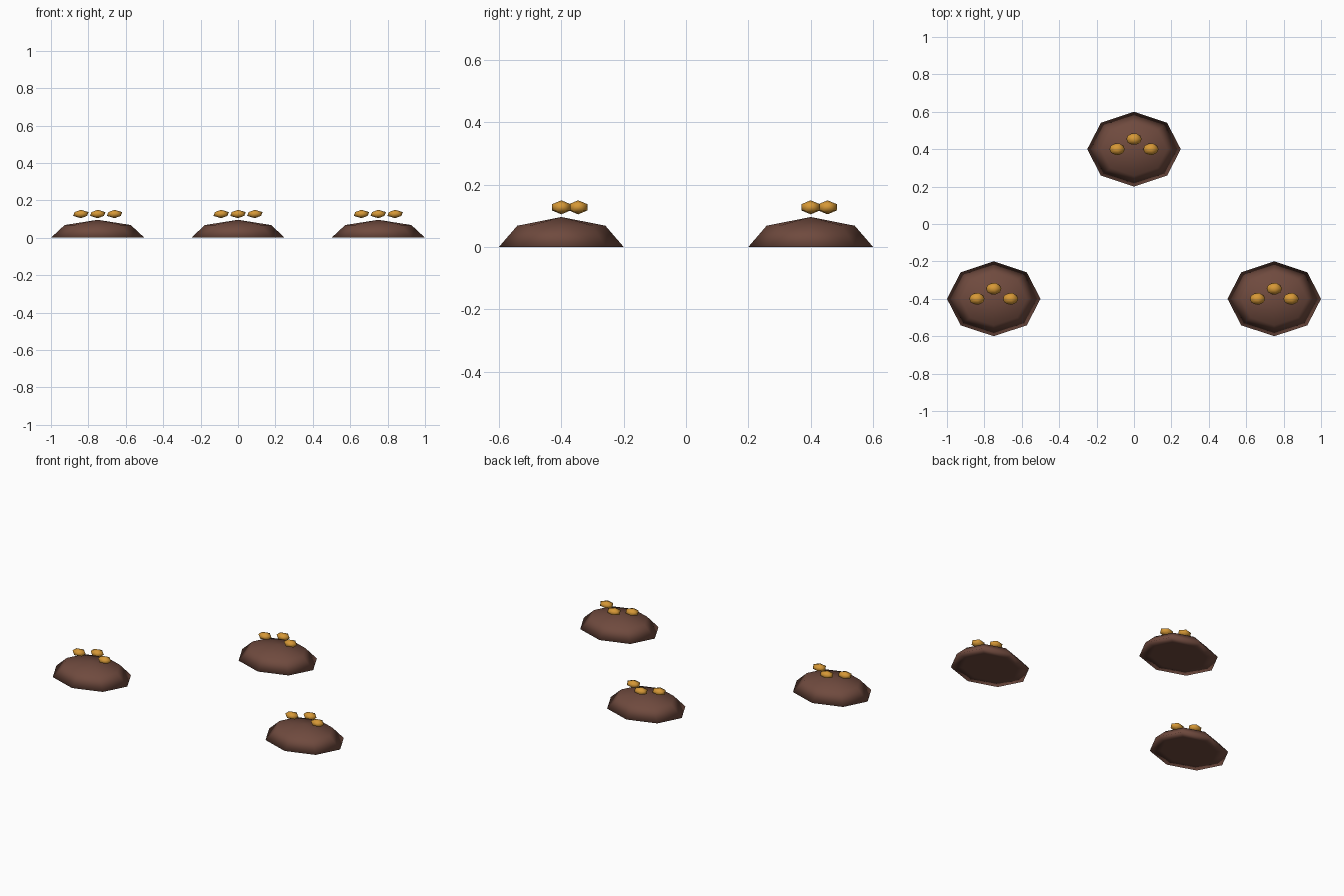
import bpy

if "Cube" in bpy.data.objects:
    bpy.data.objects.remove(bpy.data.objects["Cube"])


def make_material(name, rgb):
    # sRGB 0-255 to linear diffuse colour
    lin = [((c / 255 + 0.055) / 1.055) ** 2.4 for c in rgb]
    mat = bpy.data.materials.new(name)
    mat.diffuse_color = (*lin, 1)
    mat.use_nodes = True
    mat.node_tree.nodes["Principled BSDF"].inputs["Base Color"].default_value = mat.diffuse_color
    return mat


soil = make_material("brown soil", (111, 74, 62))
gold = make_material("golden seed", (214, 152, 54))


def finish(name, mat):
    obj = bpy.context.object
    obj.name = name
    obj.data.materials.append(mat)
    bpy.ops.object.shade_smooth()
    return obj


def mound(name, x, y):
    # Squashed eight-sided sphere with its lower half flattened to the ground
    bpy.ops.mesh.primitive_uv_sphere_add(segments=8, ring_count=4, radius=1)
    obj = finish(name, soil)
    for v in obj.data.vertices:
        v.co = (v.co.x * 0.25, v.co.y * 0.2, max(v.co.z, 0) * 0.096)
    obj.location = (x, y, 0)


def seed(name, x, y):
    # Squashed icosahedron floating just over the mound
    bpy.ops.mesh.primitive_ico_sphere_add(subdivisions=1, radius=1)
    obj = finish(name, gold)
    for v in obj.data.vertices:
        v.co = (v.co.x * 0.046, v.co.y * 0.035, v.co.z * 0.0225)
    obj.location = (x, y, 0.127)


# Three mounds, each with three seeds
for i, (x, y) in enumerate([(-0.75, -0.4), (0.75, -0.4), (0, 0.4)], 1):
    mound(f"mound_{i}", x, y)
    for j, (dx, dy) in enumerate([(-0.09, 0), (0, 0.054), (0.09, 0)], 1):
        seed(f"seed_{i}_{j}", x + dx, y + dy)
